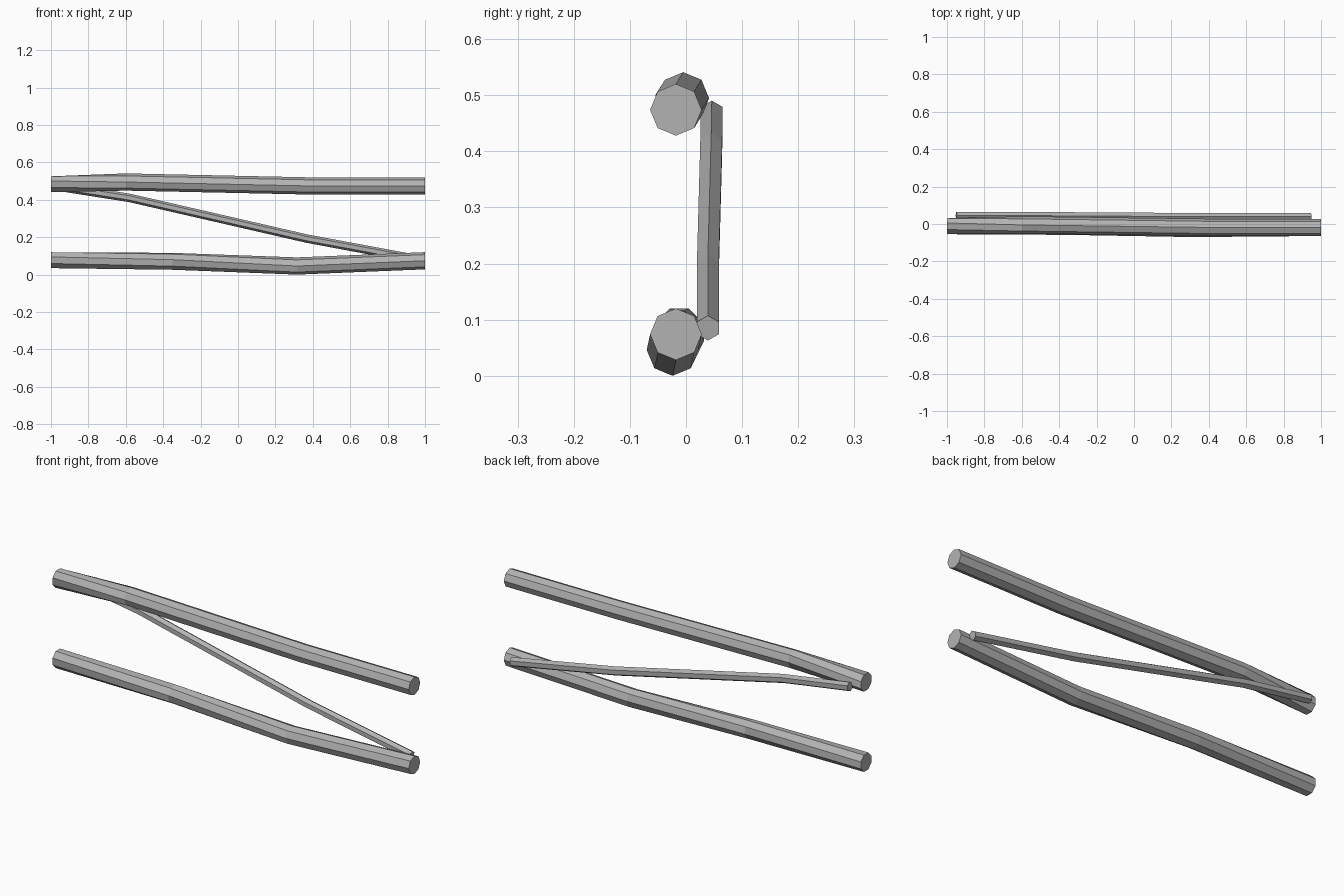
import bpy
import bmesh
from math import sin, cos, pi, radians
from mathutils import Vector

cube = bpy.data.objects.get("Cube")
if cube:
    bpy.data.objects.remove(cube, do_unlink=True)

grey = bpy.data.materials.new("plain grey")
grey.use_nodes = True
grey.diffuse_color = (0.45, 0.45, 0.45, 1)
grey.node_tree.nodes["Principled BSDF"].inputs["Base Color"].default_value = (0.45, 0.45, 0.45, 1)


def pole(name, path, radius, sides, twists, square_ends):
    """Faceted pole swept along a path, with a ring of corners at each bend."""
    pts = [Vector(p) for p in path]
    bm = bmesh.new()
    rings = []
    for i, p in enumerate(pts):
        if square_ends:
            along = Vector((1, 0, 0))
        else:
            along = (pts[min(i + 1, len(pts) - 1)] - pts[max(i - 1, 0)]).normalized()
        side = Vector((0, 0, 1)).cross(along).normalized()
        up = along.cross(side)
        ring = []
        for k in range(sides):
            a = 2 * pi * k / sides + radians(twists[i])
            ring.append(bm.verts.new(p + radius * (sin(a) * side + cos(a) * up)))
        rings.append(ring)
    for r, s in zip(rings, rings[1:]):
        for k in range(sides):
            n = (k + 1) % sides
            bm.faces.new((r[k], r[n], s[n], s[k]))
    bm.faces.new(rings[0])
    bm.faces.new(rings[-1])
    bmesh.ops.recalc_face_normals(bm, faces=bm.faces)
    mesh = bpy.data.meshes.new(name)
    bm.to_mesh(mesh)
    bm.free()
    mesh.materials.append(grey)
    obj = bpy.data.objects.new(name, mesh)
    bpy.context.collection.objects.link(obj)
    return obj


# Two long horizontal rails
pole("upper_rail",
     [(-1, -0.012, 0.483), (-0.6, -0.005, 0.495), (0.38, -0.018, 0.474), (1, -0.018, 0.474)],
     0.046, 8, (22.5, 0, 0, 0), True)
pole("lower_rail",
     [(-1, -0.012, 0.077), (-0.35, -0.013, 0.071), (0.315, -0.024, 0.046), (1, -0.018, 0.074)],
     0.046, 8, (22.5, 11, 0, 0), True)

# Thin diagonal brace behind the rails
pole("diagonal_brace",
     [(-0.95, 0.046, 0.468), (-0.58, 0.045, 0.41), (0.37, 0.039, 0.192), (0.945, 0.039, 0.085)],
     0.0225, 6, (0, 0, 0, 0), False)
